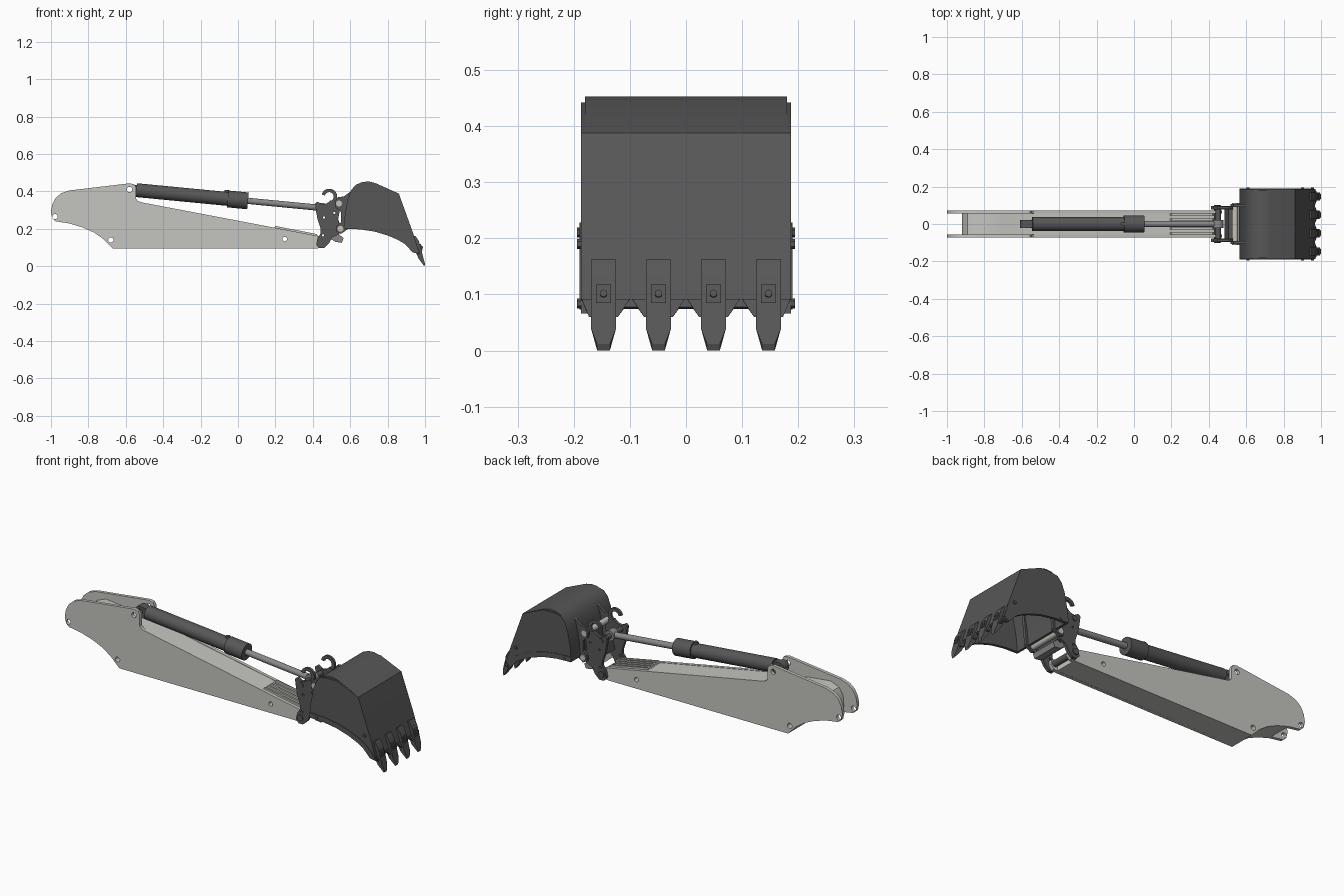
import bpy, bmesh, math
from mathutils import Vector

if "Cube" in bpy.data.objects:
    bpy.data.objects.remove(bpy.data.objects["Cube"])


def material(name, c):
    m = bpy.data.materials.new(name)
    m.use_nodes = True
    m.diffuse_color = (*c, 1)
    b = next(n for n in m.node_tree.nodes if n.type == 'BSDF_PRINCIPLED')
    b.inputs["Base Color"].default_value = (*c, 1)
    return m


LIGHT = material("light grey paint", (0.56, 0.56, 0.53))
DARK = material("dark grey steel", (0.095, 0.095, 0.095))
ROD = material("brushed steel", (0.25, 0.25, 0.25))
PIN = material("pale pin metal", (0.56, 0.55, 0.50))


def finish(name, bm, mat):
    bmesh.ops.recalc_face_normals(bm, faces=bm.faces)
    me = bpy.data.meshes.new(name)
    bm.to_mesh(me)
    bm.free()
    ob = bpy.data.objects.new(name, me)
    bpy.context.collection.objects.link(ob)
    if mat:
        me.materials.append(mat)
    return ob


def add_prism(bm, pts, y0, y1):
    a = [bm.verts.new((x, y0, z)) for x, z in pts]
    b = [bm.verts.new((x, y1, z)) for x, z in pts]
    n = len(pts)
    bm.faces.new(a)
    bm.faces.new(b[::-1])
    for i in range(n):
        j = (i + 1) % n
        bm.faces.new((a[i], b[i], b[j], a[j]))
    return a + b


def prism(name, pts, y0, y1, mat, pair=False):
    """Side profile extruded across the width, optionally repeated at -y."""
    bm = bmesh.new()
    add_prism(bm, pts, y0, y1)
    if pair:
        add_prism(bm, pts, -y1, -y0)
    return finish(name, bm, mat)


def add_tube(bm, a, b, r, n=24):
    a, b = Vector(a), Vector(b)
    d = b - a
    vs = bmesh.ops.create_cone(bm, cap_ends=True, segments=n, radius1=r, radius2=r,
                               depth=d.length)["verts"]
    q = d.to_track_quat('Z', 'Y')
    for v in vs:
        v.co = q @ v.co + (a + b) / 2


def tube(name, a, b, r, mat, n=24):
    bm = bmesh.new()
    add_tube(bm, a, b, r, n)
    return finish(name, bm, mat)


def cross_pin(name, x, z, w, r, mat):
    return tube(name, (x, -w, z), (x, w, z), r, mat)


def cut_holes(obs, holes):
    """Bore holes (x, z, radius, y0, y1) through the objects."""
    bm = bmesh.new()
    for x, z, r, y0, y1 in holes:
        add_tube(bm, (x, y0, z), (x, y1, z), r)
    cutter = finish("hole_cutter", bm, None)
    cutter.hide_render = True
    for ob in obs:
        mod = ob.modifiers.new("holes", 'BOOLEAN')
        mod.operation, mod.solver, mod.object = 'DIFFERENCE', 'EXACT', cutter
        dg = bpy.context.evaluated_depsgraph_get()
        me = bpy.data.meshes.new_from_object(ob.evaluated_get(dg))
        ob.modifiers.clear()
        ob.data = me
    bpy.data.objects.remove(cutter)


def arc(cx, cz, r, a0, a1, n):
    return [(cx + r * math.cos(math.radians(a0 + (a1 - a0) * i / n)),
             cz + r * math.sin(math.radians(a0 + (a1 - a0) * i / n))) for i in range(n + 1)]


def offset(path, d):
    """Copy of an open path moved sideways by d."""
    out = []
    for i, p in enumerate(path):
        a, b = Vector(path[max(i - 1, 0)]), Vector(path[min(i + 1, len(path) - 1)])
        t = (b - a).normalized()
        out.append((p[0] + t.y * d, p[1] - t.x * d))
    return out


# Arm: two side plates around a narrower boxed core
under = [(-0.67, 0.095), (-0.72, 0.145), (-0.77, 0.18), (-0.83, 0.207), (-0.90, 0.228)]
side = under + [(-0.975, 0.24), (-0.992, 0.255), (-1, 0.29), (-0.993, 0.33), (-0.975, 0.365),
                (-0.945, 0.39), (-0.90, 0.405), (-0.58, 0.443), (-0.555, 0.438), (-0.545, 0.42),
                (-0.545, 0.36), (-0.535, 0.348), (-0.515, 0.341), (0.43, 0.161), (0.465, 0.145),
                (0.47, 0.12), (0.45, 0.098), (0.42, 0.095)]
plates = prism("arm_side_plates", side, 0.055, 0.073, LIGHT, pair=True)
core = prism("arm_core", under + [(-0.92, 0.26), (-0.915, 0.32), (-0.89, 0.36), (-0.84, 0.38),
             (-0.70, 0.365), (-0.62, 0.345), (-0.515, 0.339), (0.43, 0.159), (0.43, 0.096)],
             -0.055, 0.055, LIGHT)
holes = [(-0.978, 0.265, 0.014, -1, 1), (-0.58, 0.41, 0.014, -1, 1),
         (-0.68, 0.14, 0.014, -1, 1), (0.25, 0.145, 0.012, -1, 1)]
for x, z, r in ((-0.68, 0.14, 0.029), (0.25, 0.145, 0.022)):
    holes += [(x, z, r, 0.064, 0.2), (x, z, r, -0.2, -0.064)]
eye = prism("cylinder_base_eye", arc(-0.58, 0.41, 0.03, 85, 265, 12)
            + [(-0.53, 0.375), (-0.53, 0.43)], -0.022, 0.022, DARK)
cut_holes([plates, core, eye], holes)

# Grip ribs on the arm top
bm = bmesh.new()
for i in range(5):
    y = -0.05 + 0.025 * i
    add_prism(bm, [(0.19, 0.2), (0.2, 0.215), (0.42, 0.172), (0.43, 0.155)], y - 0.005, y + 0.005)
finish("arm_ribs", bm, LIGHT)

# Hydraulic cylinder
base, end = Vector((-0.58, 0, 0.41)), Vector((0.45, 0, 0.311))
for name, t0, t1, r, mat in (("cylinder_barrel", 0.035, 0.53, 0.037, DARK),
                             ("cylinder_collar", 0.51, 0.615, 0.045, DARK),
                             ("cylinder_rod", 0.6, 1.0, 0.0165, ROD)):
    tube(name, base.lerp(end, t0), base.lerp(end, t1), r, mat, 32)
tube("collar_port", (-0.06, 0, 0.39), (-0.06, 0, 0.408), 0.012, DARK)
cross_pin("rod_end_eye", 0.45, 0.311, 0.022, 0.028, ROD)

# Coupler link plates, with hooks and pins
link = [(0.412, 0.335), (0.425, 0.345), (0.45, 0.33), (0.475, 0.335), (0.495, 0.352), (0.53, 0.345),
        (0.545, 0.30), (0.535, 0.25), (0.548, 0.20), (0.54, 0.17), (0.505, 0.155), (0.485, 0.12),
        (0.46, 0.097), (0.435, 0.097), (0.418, 0.115), (0.425, 0.15), (0.442, 0.175),
        (0.442, 0.20), (0.425, 0.25), (0.418, 0.29)]
links = prism("link_plates", link, 0.078, 0.095, DARK, pair=True)
cut_holes([links], [(0.46, 0.26, 0.006, -1, 1), (0.515, 0.285, 0.006, -1, 1),
                    (0.455, 0.165, 0.006, -1, 1)])
hook = arc(0.488, 0.372, 0.042, -40, 165, 14) + arc(0.488, 0.372, 0.024, 165, -60, 14)
prism("coupler_hooks", hook, 0.08, 0.094, DARK, pair=True)
prism("lower_latch", [(0.49, 0.15), (0.54, 0.17), (0.565, 0.15), (0.555, 0.125), (0.52, 0.13)],
      -0.075, 0.075, ROD)
prism("coupler_body", [(0.485, 0.19), (0.53, 0.18), (0.545, 0.22), (0.53, 0.27), (0.505, 0.27)],
      -0.08, 0.08, DARK)
cross_pin("arm_pin", 0.445, 0.13, 0.102, 0.017, DARK)
cross_pin("rod_pin", 0.45, 0.311, 0.1, 0.014, DARK)
cross_pin("upper_bucket_pin", 0.54, 0.335, 0.112, 0.016, PIN)
cross_pin("lower_bucket_pin", 0.548, 0.2, 0.112, 0.016, PIN)

# Bucket ears
prism("bucket_ears", [(0.61, 0.405), (0.565, 0.372), (0.535, 0.37), (0.517, 0.345), (0.522, 0.315),
      (0.55, 0.29), (0.55, 0.235), (0.527, 0.215), (0.525, 0.185), (0.55, 0.172), (0.59, 0.2)],
      0.092, 0.108, DARK, pair=True)

# Bucket shell and side walls, open underneath
back = [(0.565, 0.20), (0.572, 0.28), (0.587, 0.36), (0.605, 0.407), (0.63, 0.435), (0.665, 0.45),
        (0.70, 0.453), (0.735, 0.444), (0.86, 0.388), (0.935, 0.18), (0.968, 0.078)]
prism("bucket_shell", back + offset(back, 0.014)[::-1], -0.18, 0.18, DARK)
lower = [(0.565, 0.20), (0.65, 0.197), (0.73, 0.185), (0.80, 0.164), (0.85, 0.143), (0.89, 0.12),
         (0.935, 0.073)]
wall = [(x, min(z, 0.442)) for x, z in back[:-1]] + [(0.97, 0.066)] + lower[:0:-1]
prism("bucket_side_walls", wall, 0.174, 0.187, DARK, pair=True)
prism("side_wear_strips", lower + offset(lower, -0.028)[::-1], 0.187, 0.19, DARK, pair=True)
for s in (-1, 1):
    for i, (x, z) in enumerate(((0.61, 0.21), (0.90, 0.19), (0.955, 0.084))):
        tube(f"side_bolt_{i}", (x, s * 0.185, z), (x, s * 0.194, z), 0.009, DARK, 6)

# Teeth with their lip pieces and bolts
profile = [(0.935, 0.16), (0.948, 0.162), (0.967, 0.135), (0.98, 0.09), (0.992, 0.04),
           (1.0, 0.012), (0.996, 0.0), (0.966, 0.04), (0.945, 0.085)]
lip_profile = [(0.952, 0.09), (0.967, 0.092), (0.976, 0.06), (0.960, 0.06)]
for i in range(4):
    y = -0.147 + 0.098 * i
    bm = bmesh.new()
    for v in add_prism(bm, profile, -0.0225, 0.0225):
        if v.co.z < 0.03:
            v.co.y *= 0.5
        v.co.y += y
    finish(f"tooth_{i + 1}", bm, DARK)
    bm = bmesh.new()
    for v in add_prism(bm, lip_profile, -0.047, 0.047):
        if v.co.z < 0.07:
            v.co.y *= 0.55
        v.co.y = max(-0.186, min(0.186, v.co.y + y))
    finish(f"lip_{i + 1}", bm, DARK)
    prism(f"tooth_plate_{i + 1}", [(0.965, 0.118), (0.979, 0.118), (0.986, 0.085), (0.972, 0.085)],
          y - 0.013, y + 0.013, DARK)
    tube(f"tooth_bolt_{i + 1}", (0.97, y, 0.098), (0.988, y, 0.102), 0.007, DARK, 6)

# Smooth round parts, keep edges sharp
bpy.ops.object.select_all(action='DESELECT')
for ob in bpy.context.collection.objects:
    if ob.type == 'MESH':
        ob.select_set(True)
        bpy.context.view_layer.objects.active = ob
bpy.ops.object.shade_smooth_by_angle(angle=math.radians(30))
